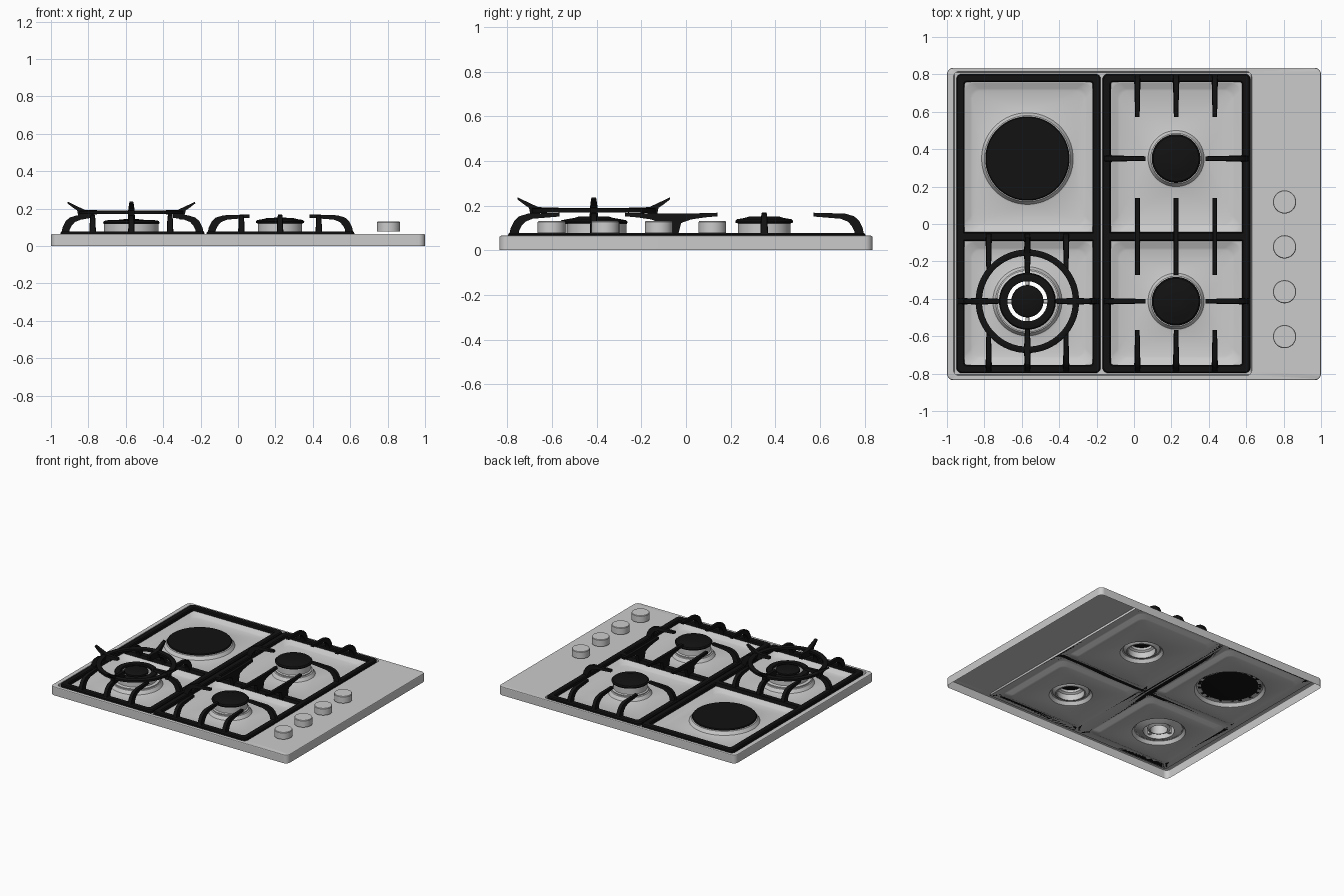
import bpy, bmesh
from math import cos, sin, pi
from mathutils import Vector

if "Cube" in bpy.data.objects:
    bpy.data.objects.remove(bpy.data.objects["Cube"])

K = 12
N = 4 * K
black = bpy.data.materials.new("black_enamel")
black.diffuse_color = (0.006, 0.006, 0.006, 1)
black.use_nodes = True
black.node_tree.nodes["Principled BSDF"].inputs["Base Color"].default_value = black.diffuse_color


def circle(c, r, z):
    return [(c[0] + r * cos(2 * pi * (j + .5) / N), c[1] + r * sin(2 * pi * (j + .5) / N), z)
            for j in range(N)]


def rect(b, z, r=0.0, inset=0.0):
    x0, x1, y0, y1 = b[0] + inset, b[1] - inset, b[2] + inset, b[3] - inset
    centres = [(x1 - r, y1 - r), (x0 + r, y1 - r), (x0 + r, y0 + r), (x1 - r, y0 + r)]
    pts = []
    for q, (cx, cy) in enumerate(centres):
        for i in range(K):
            a = (q + i / (K - 1)) * pi / 2
            pts.append((cx + r * cos(a), cy + r * sin(a), z))
    return pts


def loft(bm, rings, caps=(False, False), cyclic=False):
    vs = [[bm.verts.new(p) for p in ring] for ring in rings]
    pairs = list(zip(vs, vs[1:])) + ([(vs[-1], vs[0])] if cyclic else [])
    for a, b in pairs:
        for i in range(len(a)):
            j = (i + 1) % len(a)
            bm.faces.new((a[i], a[j], b[j], b[i]))
    if caps[0]:
        bm.faces.new(vs[0][::-1])
    if caps[1]:
        bm.faces.new(vs[-1])


def finish(bm, name, mat=None, recalc=True, angle=35):
    bmesh.ops.remove_doubles(bm, verts=bm.verts, dist=1e-5)
    if recalc:
        bmesh.ops.recalc_face_normals(bm, faces=bm.faces)
    me = bpy.data.meshes.new(name)
    bm.to_mesh(me)
    bm.free()
    ob = bpy.data.objects.new(name, me)
    bpy.context.collection.objects.link(ob)
    if mat:
        me.materials.append(mat)
    bpy.ops.object.select_all(action='DESELECT')
    ob.select_set(True)
    bpy.context.view_layer.objects.active = ob
    bpy.ops.object.shade_smooth_by_angle(angle=angle * pi / 180)
    return ob


def lathe(name, c, profile, mat=None, caps=(False, False), cyclic=False):
    bm = bmesh.new()
    loft(bm, [circle(c, r, z) for r, z in profile], caps, cyclic)
    return finish(bm, name, mat)


def bar(bm, origin, d, stations):
    """Sweep stations (u_top, z_top, u_bottom, z_bottom, width) along direction d."""
    o, d = Vector((*origin, 0)), Vector((*d, 0))
    s = Vector((-d.y, d.x, 0))
    rings = []
    for ut, zt, ub, zb, w in stations:
        t, b = o + d * ut + Vector((0, 0, zt)), o + d * ub + Vector((0, 0, zb))
        rings.append([t - s * w * .4, t + s * w * .4, b + s * w / 2, b - s * w / 2])
    loft(bm, rings, (True, True))


def finger(bm, origin, d, L):
    bar(bm, origin, d, [(.003, .055, .045, .055, .036), (.012, .10, .05, .088, .034),
                        (.028, .132, .060, .108, .032), (.05, .152, .078, .128, .031),
                        (.09, .164, .11, .141, .03), (L, .168, L, .151, .024)])


# Positions of the burners and the four pressed pans
WOK, HOT = (-.57, -.413), (-.57, .35)
GAS = [(.225, .35), (.225, -.413)]
XS, YS = (-.96, -.172, .625), (-.805, -.07, .81)
PANS = [((-.912, -.218, -.755, -.092), WOK, .125, .045),
        ((-.912, -.218, -.048, .76), HOT, .2, .03),
        ((-.125, .572, -.755, -.092), GAS[1], .105, .03),
        ((-.125, .572, -.048, .76), GAS[0], .105, .03)]

# Pressed steel hob top, open underneath
bm = bmesh.new()
plate = (-1, 1, -.835, .835)
area = (XS[0], XS[2], YS[0], YS[2])
loft(bm, [rect(plate, 0, .035), rect(plate, .059, .035), rect(plate, .063, .033, .002),
          rect(plate, .065, .03, .006), rect(area, .065, .03, -.005), rect(area, .053)])
for k, (pan, c, r, spread) in enumerate(PANS):
    cell = (XS[k // 2], XS[k // 2 + 1], YS[k % 2], YS[k % 2 + 1])
    loft(bm, [rect(cell, .053), rect(pan, .053, .05), rect(pan, .050, .05, .008),
              rect(pan, .035, .05, .036), rect(pan, .031, .05, .048),
              circle(c, r + spread + .025, .031), circle(c, r + spread + .015, .034),
              circle(c, r + spread, .058), circle(c, r + spread - .008, .061), circle(c, r, .061)])
finish(bm, "hob_top", recalc=False, angle=25)

# Small gas burners
for i, c in enumerate(GAS):
    lathe(f"burner_base_{i}", c, [(.095, .045), (.105, .045), (.128, .062), (.128, .07), (.118, .075),
                                  (.118, .122), (.08, .122), (.08, .1), (.095, .09)], cyclic=True)
    lathe(f"burner_cap_{i}", c, [(.11, .118), (.128, .123), (.130, .131), (.122, .139), (.09, .144),
                                 (.07, .150), (.03, .151)], black, (True, True))

# Double ring wok burner with open gap and four bridges
lathe("wok_burner_base", WOK, [(.108, .04), (.125, .045), (.165, .062), (.165, .07), (.146, .075),
                               (.146, .12), (.108, .12)], cyclic=True)
lathe("wok_burner_ring_cap", WOK, [(.107, .118), (.148, .118), (.152, .125), (.146, .134),
                                   (.12, .139), (.107, .136)], black, cyclic=True)
lathe("wok_burner_core", WOK, [(.06, .05), (.08, .06), (.08, .12), (.06, .12)], cyclic=True)
lathe("wok_burner_core_cap", WOK, [(.08, .118), (.086, .124), (.084, .134), (.06, .142), (.02, .144)],
      black, (True, True))
DIRS = [(1, 0), (0, 1), (-1, 0), (0, -1)]
bm = bmesh.new()
for d in DIRS:
    bar(bm, WOK, d, [(.07, .115, .07, .06, .022), (.115, .115, .115, .06, .022)])
finish(bm, "wok_burner_bridges")

# Electric hot plate
lathe("hot_plate", HOT, [(.165, .055), (.2, .061), (.222, .061), (.225, .066), (.22, .072), (.08, .072)],
      black, (True, True))

# Cast pan supports: two frames with curved fingers
MID = -.067
for side, (x0, x1, cx) in {"left": (-.95, -.178, -.57), "right": (-.168, .622, .225)}.items():
    bm = bmesh.new()
    b = (x0, x1, -.797, .803)
    loft(bm, [rect(b, .053, .03), rect(b, .07, .03), rect(b, .078, .025, .006),
              rect(b, .078, .018, .038), rect(b, .072, .015, .044), rect(b, .053, .015, .044)],
         cyclic=True)
    bar(bm, (x0, MID), (1, 0), [(.02, .078, .02, .053, .046), (x1 - x0 - .02, .078, x1 - x0 - .02, .053, .046)])
    for x in (cx - .207, cx, cx + .207):
        finger(bm, (x, -.797), (0, 1), .23)
        if side == "right":
            finger(bm, (x, .803), (0, -1), .232)
            half = [(.207, .168, .152), (.15, .166, .147), (.09, .165, .138), (.045, .165, .122), (.03, .165, .06)]
            st = [(-u, t, -u, z, .026) for u, t, z in half] + [(u, t, u, z, .026) for u, t, z in half[::-1]]
            bar(bm, (x, MID), (0, 1), st)
        else:
            finger(bm, (x, MID + .022), (0, -1), .215)
    for y in ([-.413] if side == "left" else [-.413, .35]):
        L = .17 if side == "left" else .23
        finger(bm, (x0, y), (1, 0), L)
        finger(bm, (x1, y), (-1, 0), L + (.01 if side == "right" else 0))
    finish(bm, side + "_pan_support", black)

# Wok stand: ring with four upturned arms
bm = bmesh.new()
loft(bm, [circle(WOK, r, z) for r, z in [(.243, .17), (.277, .17), (.277, .186), (.271, .19),
                                         (.249, .19), (.243, .186)]], cyclic=True)
for d in DIRS:
    bar(bm, WOK, d, [(.15, .19, .15, .172, .026), (.25, .193, .25, .165, .036), (.262, .2, .257, .142, .036),
                     (.277, .206, .28, .142, .036), (.285, .21, .29, .19, .034), (.31, .222, .315, .207, .03),
                     (.34, .237, .342, .228, .024)])
finish(bm, "wok_stand", black)

# Control knobs
for i in range(4):
    lathe(f"knob_{i}", (.805, .118 - .24 * i), [(.062, .078), (.062, .126), (.059, .13)], None, (True, True))
